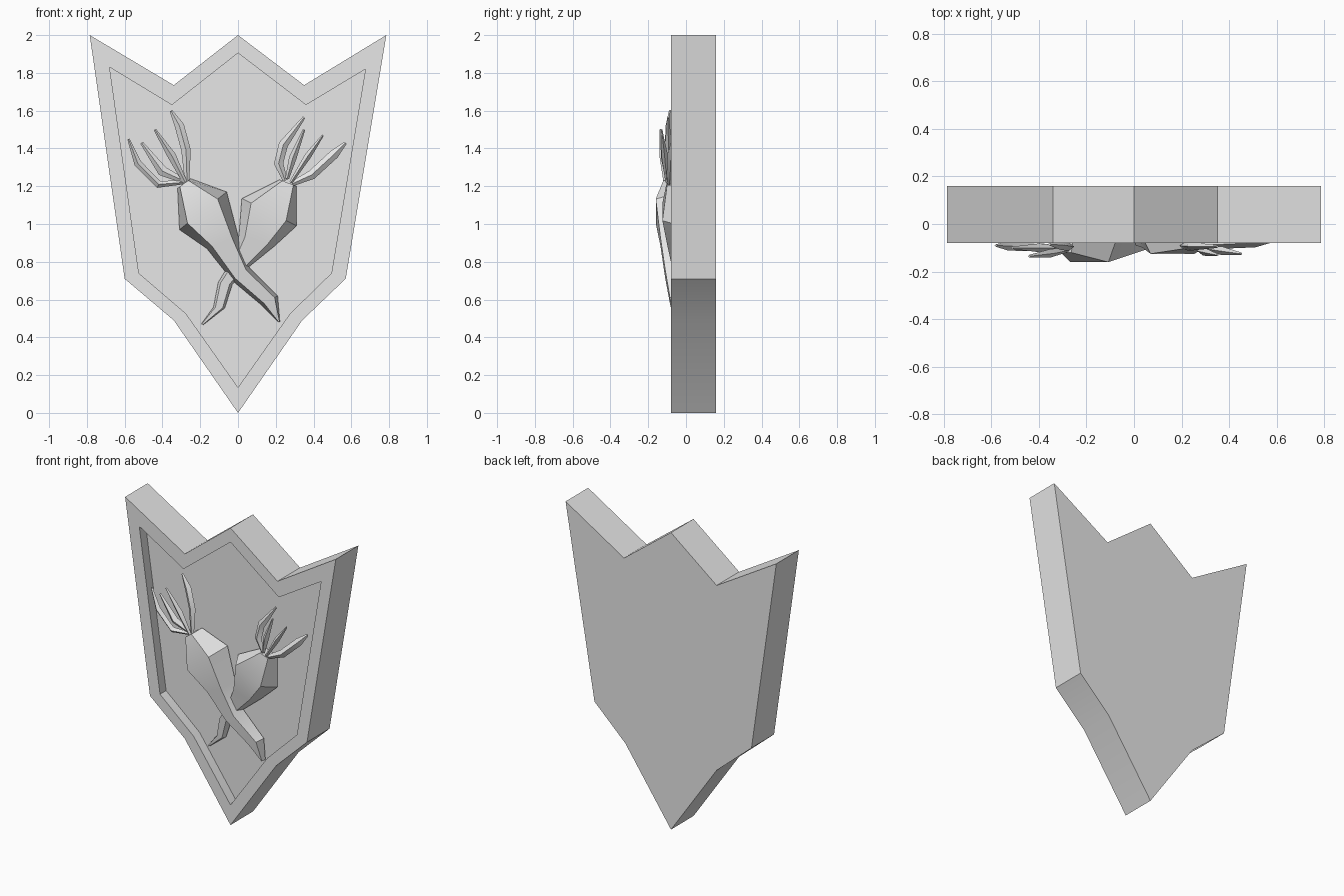
import bpy, bmesh
from mathutils import Vector

FRONT, BACK, PANEL = -0.08, 0.16, -0.015

cube = bpy.data.objects.get("Cube")
if cube:
    bpy.data.objects.remove(cube, do_unlink=True)

grey = bpy.data.materials.new("plain grey")
grey.use_nodes = True
colour = (0.8, 0.8, 0.8, 1)
grey.diffuse_color = colour
grey.node_tree.nodes["Principled BSDF"].inputs["Base Color"].default_value = colour


def loft(name, rings):
    """Skin a series of equal point rings and close both ends."""
    bm = bmesh.new()
    loops = [[bm.verts.new(point) for point in ring] for ring in rings]
    for first, second in zip(loops, loops[1:]):
        for i in range(len(first)):
            j = (i + 1) % len(first)
            bm.faces.new((first[i], first[j], second[j], second[i]))
    bm.faces.new(loops[0][::-1])
    bm.faces.new(loops[-1])
    bmesh.ops.recalc_face_normals(bm, faces=bm.faces)
    mesh = bpy.data.meshes.new(name)
    bm.to_mesh(mesh)
    bm.free()
    mesh.materials.append(grey)
    obj = bpy.data.objects.new(name, mesh)
    bpy.context.collection.objects.link(obj)
    bpy.ops.object.select_all(action='DESELECT')
    obj.select_set(True)
    bpy.context.view_layer.objects.active = obj
    bpy.ops.object.shade_smooth_by_angle(angle=0.5)
    return obj


def outline(points, y):
    return [Vector((x, y, z)) for x, z in points]


def root(name, stations):
    """Faceted taproot: each station is left x, z, right x, z, ridge y."""
    rings = []
    for lx, lz, rx, rz, ridge in stations:
        base = max(PANEL - 0.01, ridge)
        left, right = Vector((lx, base, lz)), Vector((rx, base, rz))
        inner_left, inner_right = left.lerp(right, 0.17), left.lerp(right, 0.81)
        inner_left.y = inner_right.y = ridge
        rings.append((left, inner_left, inner_right, right))
    loft(name, rings)


def leaf(name, path, y_start, y_end, width, thick=0.018):
    """Diamond-section leaf that widens in the middle and narrows at its tip."""
    last = len(path) - 1
    rings = []
    for i, (x, z) in enumerate(path):
        t = i / last
        centre = Vector((x, y_start + (y_end - y_start) * t, z))
        a, b = path[max(i - 1, 0)], path[min(i + 1, last)]
        side = Vector((a[1] - b[1], 0, b[0] - a[0])).normalized()
        size = 0.5 if i == 0 else 0.3 if i == last else 1
        across = side * width * size / 2
        out = Vector((0, -thick * size, 0))
        rings.append((centre - across, centre + out, centre + across, centre - out))
    loft(name, rings)


# Shield: thick plate with a raised rim around a sunken panel
rim = [(-0.785, 2), (-0.34, 1.735), (0, 2), (0.35, 1.735), (0.785, 2),
       (0.57, 0.71), (0.34, 0.49), (0, 0), (-0.34, 0.49), (-0.6, 0.71)]
field = [(-0.68, 1.83), (-0.35, 1.63), (0, 1.905), (0.36, 1.63), (0.675, 1.82),
         (0.495, 0.74), (0.275, 0.525), (0, 0.135), (-0.275, 0.525), (-0.525, 0.74)]
loft("shield", [outline(rim, BACK), outline(rim, FRONT),
                outline(field, FRONT), outline(field, PANEL)])

# Crossed roots
root("front_root", [
    (-0.32, 1.19, -0.25, 1.24, -0.12), (-0.31, 0.97, -0.06, 1.17, -0.16),
    (-0.165, 0.87, 0, 0.94, -0.135), (-0.03, 0.7, 0.06, 0.77, -0.11),
    (0.125, 0.57, 0.21, 0.62, -0.085), (0.215, 0.48, 0.222, 0.48, -0.06)])
root("rear_root", [
    (0.22, 1.235, 0.31, 1.2, -0.1), (0.02, 1.135, 0.31, 0.99, -0.125),
    (0.005, 0.94, 0.19, 0.88, -0.1), (-0.045, 0.79, 0.06, 0.775, -0.075),
    (-0.105, 0.69, -0.03, 0.68, -0.065), (-0.13, 0.56, -0.07, 0.555, -0.055),
    (-0.195, 0.47, -0.185, 0.465, -0.045)])

# Leaves of the front root
leaf("front_leaf_outer", [(-0.29, 1.22), (-0.42, 1.21), (-0.53, 1.32), (-0.58, 1.45)],
     -0.1, -0.09, 0.04)
leaf("front_leaf_middle", [(-0.29, 1.23), (-0.4, 1.28), (-0.51, 1.43)],
     -0.1, -0.1, 0.055)
leaf("front_leaf_straight", [(-0.28, 1.22), (-0.35, 1.36), (-0.44, 1.5)],
     -0.11, -0.135, 0.045)
leaf("front_leaf_inner", [(-0.27, 1.23), (-0.275, 1.39), (-0.31, 1.52), (-0.355, 1.6)],
     -0.1, -0.085, 0.05)

# Leaves of the rear root
leaf("rear_leaf_inner", [(0.25, 1.23), (0.215, 1.32), (0.24, 1.42), (0.35, 1.565)],
     -0.09, -0.095, 0.05)
leaf("rear_leaf_straight", [(0.26, 1.24), (0.29, 1.35), (0.35, 1.5)],
     -0.1, -0.13, 0.04)
leaf("rear_leaf_middle", [(0.28, 1.22), (0.37, 1.36), (0.45, 1.47)],
     -0.1, -0.125, 0.035)
leaf("rear_leaf_outer", [(0.28, 1.21), (0.39, 1.26), (0.51, 1.37), (0.57, 1.43)],
     -0.09, -0.075, 0.05)
